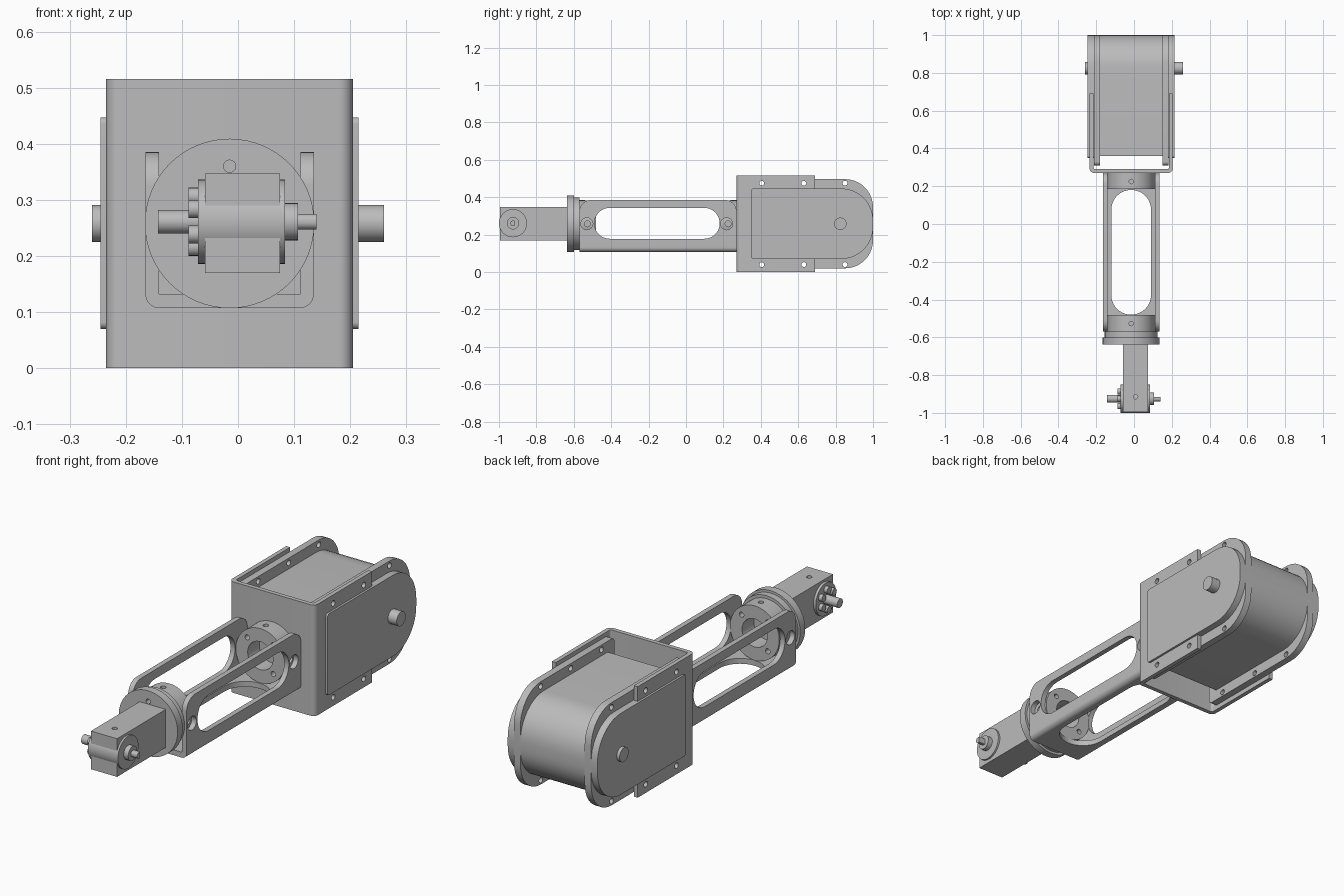
import bpy, bmesh
from math import cos, sin, pi, radians

cube = bpy.data.objects.get("Cube")
if cube:
    bpy.data.objects.remove(cube)

grey = bpy.data.materials.new("plain grey")
grey.use_nodes = True
grey.diffuse_color = (0.5, 0.5, 0.5, 1)
grey.node_tree.nodes["Principled BSDF"].inputs["Base Color"].default_value = (0.5, 0.5, 0.5, 1)

CX, CZ = -0.015, 0.258      # main axis of the mechanism
parts = []


def circle(u, v, r, n=40):
    return [(u + r * cos(2 * pi * i / n), v + r * sin(2 * pi * i / n)) for i in range(n)]


def rounded(u0, u1, v0, v1, bl=0, br=0, tr=0, tl=0, n=10):
    """Rectangle outline with a radius for each corner."""
    pts = []
    corners = ((u0, v0, 1, 1, bl, 2), (u1, v0, -1, 1, br, 3),
               (u1, v1, -1, -1, tr, 0), (u0, v1, 1, -1, tl, 1))
    for u, v, su, sv, r, quarter in corners:
        if r == 0:
            pts.append((u, v))
            continue
        for i in range(n + 1):
            a = (quarter + i / n) * pi / 2
            pts.append((u + su * r + r * cos(a), v + sv * r + r * sin(a)))
    return pts


def add_prism(bm, outline, axis, lo, hi):
    """Outline extruded along an axis; x uses (y, z), y uses (x, z), z uses (x, y)."""
    place = {"x": lambda u, v, w: (w, u, v),
             "y": lambda u, v, w: (u, w, v),
             "z": lambda u, v, w: (u, v, w)}[axis]
    ends = [[bm.verts.new(place(u, v, w)) for u, v in outline] for w in (lo, hi)]
    bm.faces.new(ends[0])
    bm.faces.new(ends[1])
    for i in range(len(outline)):
        j = (i + 1) % len(outline)
        bm.faces.new((ends[0][i], ends[0][j], ends[1][j], ends[1][i]))


def make(name, *prisms):
    bm = bmesh.new()
    for p in prisms:
        add_prism(bm, *p)
    bmesh.ops.recalc_face_normals(bm, faces=bm.faces)
    mesh = bpy.data.meshes.new(name)
    bm.to_mesh(mesh)
    bm.free()
    mesh.materials.append(grey)
    ob = bpy.data.objects.new(name, mesh)
    bpy.context.collection.objects.link(ob)
    parts.append(ob)
    return ob


def carve(ob, *prisms, operation="DIFFERENCE"):
    """Cut prisms from a part one by one and bake the result."""
    for p in prisms:
        cutter = make("cutter", p)
        parts.remove(cutter)
        cutter.hide_render = True
        mod = ob.modifiers.new("cut", "BOOLEAN")
        mod.operation, mod.object, mod.solver = operation, cutter, "EXACT"
        graph = bpy.context.evaluated_depsgraph_get()
        mesh = bpy.data.meshes.new_from_object(ob.evaluated_get(graph))
        ob.modifiers.clear()
        ob.data = mesh
        bpy.data.objects.remove(cutter)


# Mounting bracket, U-shaped in plan
flange_holes = [(circle(y, z, 0.013, 16), "x", -0.4, 0.4)
                for y in (0.405, 0.63, 0.85) for z in (0.04, 0.475)]
bracket = make("bracket", (rounded(CX - 0.22, CX + 0.22, 0.27, 0.69, 0.025, 0.025), "z", 0, 0.515))
carve(bracket, (rounded(CX - 0.2, CX + 0.2, 0.29, 0.8, 0.01, 0.01), "z", -0.1, 0.6),
      *flange_holes[:4])

# Motor housing with flanged side plates and raised covers
body = rounded(0.36, 1.0, 0.07, 0.447, 0, 0.17, 0.17, 0)
plate = rounded(0.31, 1.0, 0.02, 0.497, 0.02, 0.15, 0.15, 0.02)
cover = rounded(0.35, 1.0, 0.07, 0.447, 0.012, 0.17, 0.17, 0.012)
make("housing_body", (body, "x", CX - 0.17, CX + 0.17))
for side, s in (("left", 1), ("right", -1)):
    lo, hi = sorted((CX + s * 0.165, CX + s * 0.198))
    carve(make(side + "_side_plate", (plate, "x", lo, hi)), *flange_holes)
    lo, hi = sorted((CX + s * 0.197, CX + s * 0.23))
    make(side + "_cover", (cover, "x", lo, hi))
make("pivot_pin", (circle(0.825, CZ, 0.033), "x", -0.26, 0.26))

# Link arm: open channel with slots in both walls and the floor
arm = make("link_arm", (rounded(CX - 0.15, CX + 0.15, 0.107, 0.385, 0.025, 0.025),
                        "y", -0.57, 0.27))
carve(arm, (rounded(-0.57, 0.27, 0.107, 0.385, 0, 0, 0.06, 0.06), "x", -0.3, 0.3),
      operation="INTERSECT")
r_wall, r_floor = 0.082, 0.104
carve(arm, (rounded(CX - 0.126, CX + 0.126, 0.132, 0.5), "y", -0.7, 0.4),
      (rounded(-0.49, 0.18, 0.178, 0.343, *[r_wall] * 4), "x", -0.3, 0.3),
      (rounded(CX - 0.105, CX + 0.105, -0.48, 0.18, *[r_floor] * 4), "z", 0, 0.2),
      *[(circle(y, CZ, 0.032, 24), "x", -0.3, 0.3) for y in (-0.53, 0.217)])

# Ring hubs at both ends of the arm
for name, y0, y1, mid in (("rear_hub", 0.185, 0.27, 0.225), ("front_hub", -0.57, -0.482, -0.527)):
    hub = make(name, (circle(CX, CZ, 0.126, 56), "y", y0, y1))
    bolt_holes = [(circle(CX + 0.095 * cos(a), CZ + 0.095 * sin(a), 0.012, 16), "y", y0 - 0.1, y1 + 0.1)
                  for a in [radians(45 + 90 * i) for i in range(4)]]
    carve(hub, (circle(CX, CZ, 0.065), "y", y0 - 0.1, y1 + 0.1), *bolt_holes,
          (circle(CX, mid, 0.012, 16), "z", CZ + 0.08, 0.5),
          *[(circle(mid, CZ, 0.016, 16), "x", *sorted((CX + s * 0.09, CX + s * 0.2))) for s in (1, -1)])

# Rotating disc on the front of the arm
make("disc_collar", (circle(CX, CZ, 0.14, 56), "y", -0.601, -0.569))
disc = make("front_disc", (circle(CX, CZ, 0.151, 64), "y", -0.637, -0.6))
carve(disc, (circle(CX, 0.36, 0.011, 16), "y", -0.7, -0.61))

# Tip block with the cross motor
TY, TZ = -0.925, 0.261
block = make("tip_block", (rounded(-0.059, 0.075, 0.17, 0.347), "x", 0, 0))
bpy.data.objects.remove(block)
parts.pop()
block = make("tip_block", (rounded(-0.059, 0.075, -0.994, -0.63), "z", 0.17, 0.347))
carve(block, (circle(0.008, -0.915, 0.012, 16), "z", 0.32, 0.4))
make("cross_motor", (circle(TY, TZ, 0.075, 48), "x", -0.071, 0.084))
make("output_boss", (circle(TY, TZ, 0.033), "x", 0.083, 0.107))
make("output_shaft", (rounded(TY - 0.014, TY + 0.008, TZ - 0.014, TZ + 0.014,
                              0.013, 0, 0, 0.013), "x", 0.1, 0.14))
make("motor_bolts", *[(circle(TY + 0.045 * cos(a), TZ + 0.045 * sin(a), 0.016, 16), "x", -0.088, -0.07)
                      for a in [radians(30 + 60 * i) for i in range(6)]])
make("rear_shaft", (circle(TY, TZ, 0.021, 32), "x", -0.143, -0.07))

# Smooth the curved walls, keep the edges sharp
bpy.ops.object.select_all(action="DESELECT")
for ob in parts:
    ob.select_set(True)
bpy.context.view_layer.objects.active = parts[0]
bpy.ops.object.shade_smooth_by_angle(angle=radians(30))
